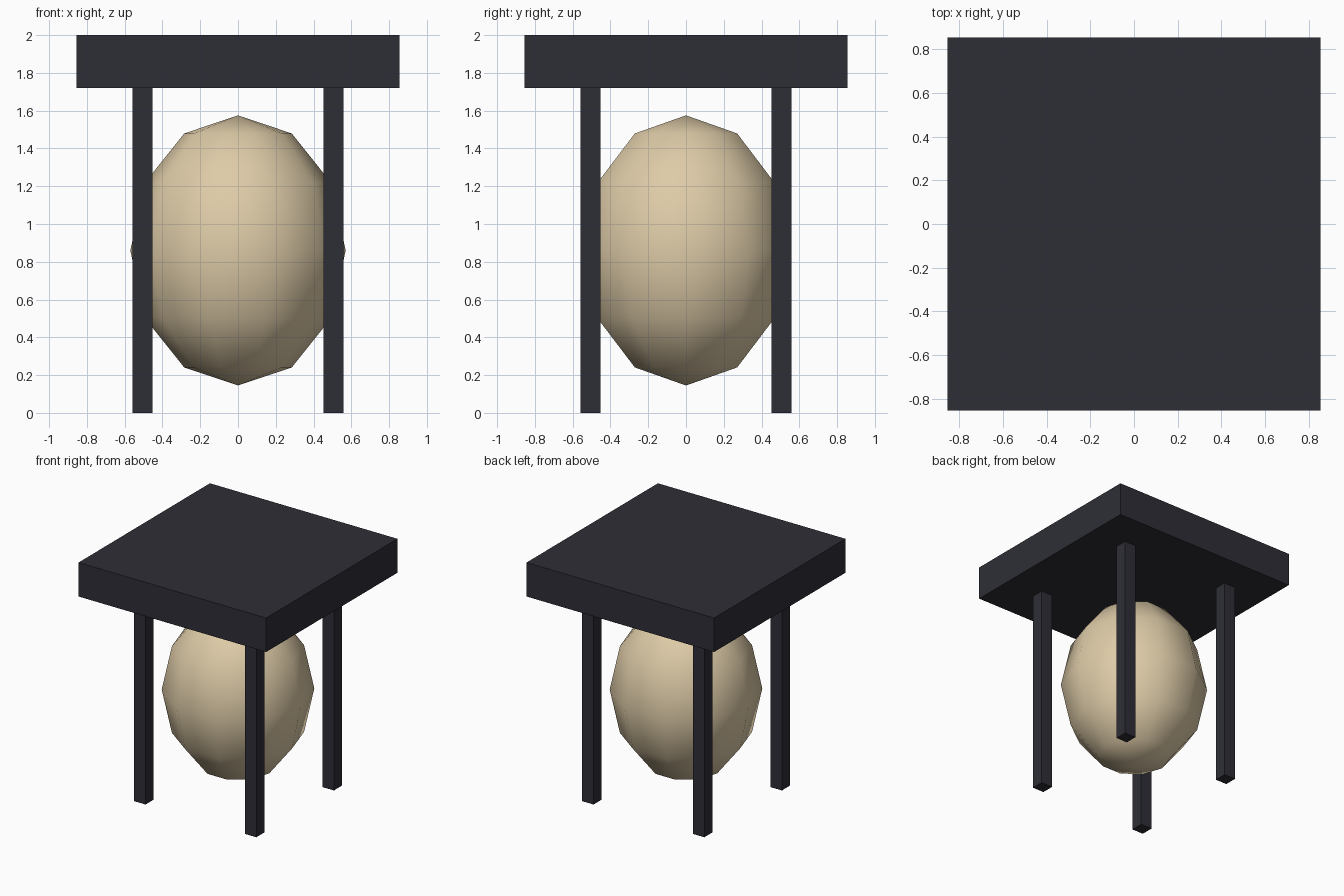
import bpy

cube = bpy.data.objects.get("Cube")
if cube:
    bpy.data.objects.remove(cube, do_unlink=True)


def material(name, rgb):
    mat = bpy.data.materials.new(name)
    mat.use_nodes = True
    mat.diffuse_color = (*rgb, 1)
    mat.node_tree.nodes["Principled BSDF"].inputs["Base Color"].default_value = (*rgb, 1)
    return mat


def box(name, center, size, mat):
    bpy.ops.mesh.primitive_cube_add(size=1, location=center)
    obj = bpy.context.object
    obj.name = name
    obj.scale = size
    bpy.ops.object.transform_apply(location=False, rotation=False, scale=True)
    obj.data.materials.append(mat)
    return obj


charcoal = material("charcoal", (0.027, 0.027, 0.037))
cream = material("cream", (0.73, 0.60, 0.39))

# Square slab on top
slab_bottom = 1.72
box("top_slab", (0, 0, (2 + slab_bottom) / 2), (1.71, 1.71, 2 - slab_bottom), charcoal)

# Four square legs
for side, x in (("right", -0.505), ("left", 0.505)):
    for end, y in (("front", -0.505), ("back", 0.505)):
        box(f"{end}_{side}_leg", (x, y, slab_bottom / 2), (0.105, 0.105, slab_bottom), charcoal)

# Faceted egg hanging between the legs, with its points towards the sides
bpy.ops.mesh.primitive_uv_sphere_add(segments=10, ring_count=6, radius=1, location=(0, 0, 0.86),
                                     rotation=(0, 0, 1.5707963))
egg = bpy.context.object
egg.name = "egg"
egg.scale = (0.57, 0.57, 0.715)
bpy.ops.object.transform_apply(location=False, rotation=True, scale=True)
egg.data.materials.append(cream)
bpy.ops.object.shade_smooth()
